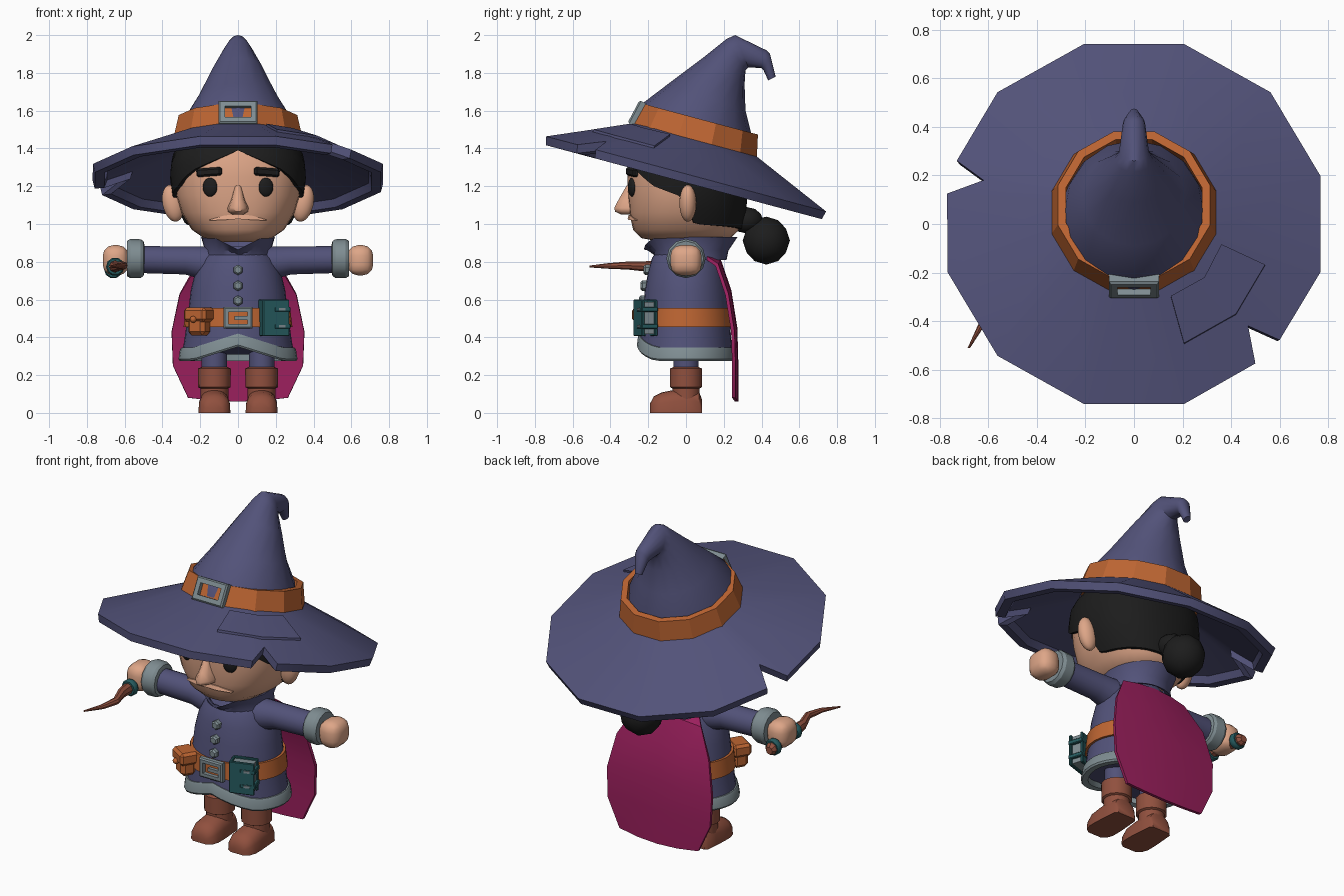
import bpy, bmesh, math
from math import sin, cos, pi, radians
from mathutils import Vector, Matrix

if "Cube" in bpy.data.objects:
    bpy.data.objects.remove(bpy.data.objects["Cube"])

def material(name, r, g, b):
    m = bpy.data.materials.new(name)
    m.diffuse_color = (r, g, b, 1)
    m.use_nodes = True
    m.node_tree.nodes["Principled BSDF"].inputs["Base Color"].default_value = m.diffuse_color
    return m

BLUE = material("dusk blue cloth", .084, .084, .19)
ORANGE = material("orange leather", .51, .13, .032)
SKIN = material("skin", .73, .38, .245)
BLACK = material("black hair", .012, .012, .012)
GREY = material("grey trim", .21, .265, .285)
TEAL = material("teal", .019, .105, .115)
BROWN = material("brown leather", .28, .08, .048)
MAGENTA = material("magenta cape", .33, .014, .11)

def finish(name, bm, mat, xf=None, angle=35):
    if xf:
        bmesh.ops.transform(bm, matrix=xf, verts=bm.verts)
    bmesh.ops.recalc_face_normals(bm, faces=bm.faces)
    me = bpy.data.meshes.new(name)
    bm.to_mesh(me)
    bm.free()
    me.materials.append(mat)
    ob = bpy.data.objects.new(name, me)
    bpy.context.collection.objects.link(ob)
    bpy.ops.object.select_all(action='DESELECT')
    ob.select_set(True)
    bpy.context.view_layer.objects.active = ob
    bpy.ops.object.shade_smooth_by_angle(angle=radians(angle))
    return ob

def loft(name, rings, mat, xf=None, wrap=False, angle=35):
    """Skin closed rings; wrap joins last to first, otherwise ends are capped."""
    bm = bmesh.new()
    vs = [[bm.verts.new(p) for p in r] for r in rings]
    n = len(vs[0])
    for a, b in zip(vs, vs[1:] + (vs[:1] if wrap else [])):
        for i in range(n):
            j = (i + 1) % n
            bm.faces.new((a[i], a[j], b[j], b[i]))
    if not wrap:
        bm.faces.new(vs[0])
        bm.faces.new(vs[-1])
    return finish(name, bm, mat, xf, angle)

def ring(z, rx, ry, n=24, cy=0, off=0, e=2.0):
    f = lambda t: math.copysign(abs(t) ** (2 / e), t)
    return [Vector((rx * f(cos(off + 2 * pi * i / n)), cy + ry * f(sin(off + 2 * pi * i / n)), z)) for i in range(n)]

def xring(x, r, z, n=14):
    return [Vector((x, r * cos(2 * pi * i / n), z + r * sin(2 * pi * i / n))) for i in range(n)]

def place(x, y, z, rz=0, rx=0, ry=0):
    R = lambda a, ax: Matrix.Rotation(radians(a), 4, ax)
    return Matrix.Translation((x, y, z)) @ R(rz, 'Z') @ R(ry, 'Y') @ R(rx, 'X')

def box(name, size, mat, xf, bevel=0, segs=1):
    bm = bmesh.new()
    bmesh.ops.create_cube(bm, size=1)
    bmesh.ops.scale(bm, vec=size, verts=bm.verts)
    if bevel:
        bmesh.ops.bevel(bm, geom=bm.edges[:], offset=bevel, segments=segs, profile=.5, affect='EDGES')
    return finish(name, bm, mat, xf, 50 if segs > 1 else 30)

def ball(name, size, mat, xf, sub=3):
    bm = bmesh.new()
    bmesh.ops.create_icosphere(bm, subdivisions=sub, radius=1)
    bmesh.ops.scale(bm, vec=size, verts=bm.verts)
    return finish(name, bm, mat, xf)

def frame(name, w, h, b, d, mat, xf):
    rect = lambda k, y: [Vector((sx * (w / 2 - k), y, sz * (h / 2 - k))) for sx, sz in ((-1, -1), (1, -1), (1, 1), (-1, 1))]
    return loft(name, [rect(.008, -d), rect(0, -d * .6), rect(0, d), rect(b, d), rect(b, -d)], mat, xf, True, 30)

def lerp(table, t):
    for a, b in zip(table, table[1:]):
        if t <= b[0]:
            k = max(0, (t - a[0]) / (b[0] - a[0]))
            return [p + (q - p) * k for p, q in zip(a[1:], b[1:])]
    return list(table[-1][1:])

# ---- hat: tilted brim with two notches ----
HAT = place(0, 0, 1.265, rx=-15)
pol = lambda a, r=.795: Vector((r * cos(radians(a)), r * sin(radians(a))))
outline = [pol(a) for a in (15, 45, 75, 105, 135)]
outline += [Vector(p) for p in ((-.73, .27), (-.62, .17), (-.77, .13))]
outline += [pol(a) for a in (195, 225, 255, 285)]
outline += [Vector(p) for p in ((.5, -.595), (.47, -.45), (.6, -.495))]
outline += [pol(345)]

def brim_h(p):
    reff = max(p.dot(pol(30 * k, 1)) for k in range(12)) / cos(pi / 12)
    return .19 * (.795 - reff) / .455

def brim_row(f, dz):
    return [Vector((p.x * f, p.y * f, brim_h(p * f) + dz)) for p in outline]

def crown_row(r, h):
    return [Vector((*(p.normalized() * r), h)) for p in outline]

loft("hat_brim", [crown_row(.34, .19), brim_row(1, 0), brim_row(.985, -.05), brim_row(.92, -.07),
                  brim_row(.9, -.035), crown_row(.33, .145)], BLUE, HAT, True)

# patch sewn on the brim, folded over one ridge
patch = [Vector(p) for p in ((.36, -.135), (.54, -.2), (.42, -.41), (.206, -.535), (.152, -.355), (.29, -.275))]
bm = bmesh.new()
top = [bm.verts.new((p.x, p.y, brim_h(p) + .014)) for p in patch]
low = [bm.verts.new((p.x, p.y, brim_h(p) - .01)) for p in patch]
for q in ((0, 1, 2, 5), (5, 2, 3, 4)):
    bm.faces.new([top[i] for i in q])
    bm.faces.new([low[i] for i in q])
for i in range(6):
    j = (i + 1) % 6
    bm.faces.new((top[i], top[j], low[j], low[i]))
finish("hat_patch", bm, BLUE, HAT)

# crown bends back at the tip: front y, z, back y, z, half width
crown = []
for fy, fz, by, bz, rx in ((-.27, 1.56, .34, 1.41, .3), (-.235, 1.635, .345, 1.48, .285), (-.09, 1.745, .315, 1.6, .212),
                           (.09, 1.88, .31, 1.74, .138), (.215, 1.98, .315, 1.815, .08), (.26, 2.0, .33, 1.83, .062),
                           (.425, 1.92, .4, 1.825, .046), (.445, 1.9, .41, 1.815, .042), (.475, 1.78, .435, 1.76, .02)):
    f, b = Vector((0, fy, fz)), Vector((0, by, bz))
    crown.append([(f + b) / 2 + (f - b) / 2 * cos(2 * pi * i / 16) + Vector((rx * sin(2 * pi * i / 16), 0, 0)) for i in range(16)])
loft("hat_crown", crown, BLUE, angle=40)
loft("hat_band", [ring(h, r, r, 12, 0, pi / 12) for r, h in ((.352, .18), (.325, .3), (.29, .3), (.29, .18))],
     ORANGE, HAT, True, 25)
frame("hat_buckle", .205, .135, .034, .022, GREY, HAT @ place(0, -.332, .243, rx=-13))

# ---- head ----
HEAD = ((.905, .11, .13), (.925, .18, .235), (.97, .245, .28), (1.06, .3, .3), (1.15, .328, .307),
        (1.25, .34, .31), (1.36, .33, .3), (1.44, .28, .26), (1.5, .19, .18))
loft("head", [ring(z, rx, ry, 28, e=2.3) for z, rx, ry in HEAD], SKIN, angle=50)

def face_y(x, z):
    rx, ry = lerp(HEAD, z)
    return -ry * (1 - min(1, abs(x) / rx) ** 2.3) ** (1 / 2.3)

# hair shell with a hairline that depends on the angle from the front
LINE = ((0, 1.39), (38, 1.29), (60, 1.2), (88, 1.14), (98, 1.0), (180, .97))
angs = [-180 + 7.5 * i for i in range(48)]
def hair_row(t, k):
    row = []
    for a in angs:
        z0 = lerp(LINE, abs(a))[0]
        z = z0 + (1.5 - z0) * t
        rx, ry = lerp(HEAD, z)
        c, s = -cos(radians(a)), sin(radians(a))
        m = (abs(c) ** 2.3 + abs(s) ** 2.3) ** (-1 / 2.3)
        row.append(Vector((k * rx * s * m, k * ry * c * m, z)))
    return row
loft("hair", [hair_row(0, .95)] + [hair_row(t / 6, 1.06) for t in range(7)], BLACK, angle=50)
ball("hair_bun", (.122, .125, .127), BLACK, place(0, .425, .912), 2)
ball("bun_tie", (.08, .09, .07), BLACK, place(0, .32, 1.02), 2)

loft("nose", [ring(z, w, d, 10, -.285) for z, w, d in ((1.205, .018, .03), (1.13, .038, .075), (1.085, .058, .1),
                                                       (1.065, .054, .095), (1.05, .03, .06))], SKIN, angle=50)
lips = []
for x, z0, z1 in ((-.15, 1.018, 1.023), (-.07, 1.022, 1.046), (0, 1.026, 1.048), (.07, 1.022, 1.046), (.15, 1.018, 1.023)):
    y = face_y(x, 1.03)
    lips.append([Vector((x, y + dy, z)) for dy, z in ((-.016, z0), (-.01, z1), (.02, z1), (.02, z0))])
loft("mouth", lips, SKIN, angle=25)

for s, side in ((-1, "right"), (1, "left")):
    ball(side + "_eye", (.04, .018, .05), BLACK, place(.148 * s, face_y(.148, 1.195), 1.195, rz=18 * s))
    box(side + "_eyebrow", (.14, .035, .045), BLACK, place(.152 * s, face_y(.152, 1.275) + .002, 1.275, rz=18 * s, ry=4 * s), .01)
    ball(side + "_ear", (.055, .045, .1), SKIN, place(.345 * s, .01, 1.11, ry=12 * s))
    # ---- arms ----
    loft(side + "_sleeve", [xring(s * x, r, z) for x, r, z in ((.1, .1, .78), (.2, .088, .795), (.28, .076, .807), (.53, .073, .812))], BLUE, angle=50)
    loft(side + "_cuff", [xring(s * x, r, .817, 12) for x, r in ((.495, .07), (.5, .092), (.515, .102), (.57, .104), (.588, .093), (.588, .06))], GREY, angle=30)
    box(side + "_hand", (.135, .165, .16), SKIN, place(.648 * s, 0, .808), .055, 3)
    # ---- legs and boots ----
    loft(side + "_leg", [[p + Vector((.125 * s, 0, 0)) for p in ring(z, .068, .068, 14)] for z in (.2, .42)], BLUE)
    loft(side + "_boot_shaft", [[p + Vector((.125 * s, 0, 0)) for p in ring(z, r, r, 14)] for z, r in
         ((.04, .074), (.13, .074), (.136, .086), (.235, .087), (.242, .07))], BROWN)
    foot = []
    for y, w, h in ((.085, .06, .07), (.07, .074, .11), (0, .08, .135), (-.07, .085, .12), (-.13, .085, .108), (-.17, .072, .088), (-.19, .045, .05)):
        foot.append([Vector((.125 * s + w * cos(pi * i / 10), y, h * sin(pi * i / 10) ** .6 if 0 < i < 10 else 0)) for i in range(11)])
    loft(side + "_foot", foot, BROWN, angle=45)

# ---- coat: hem rises to a point at the front ----
def hem_ring(z, rx, ry):
    return [p + Vector((0, 0, .075 * max(0, 1 - abs(p.x) / .24) if p.y < 0 else 0)) for p in ring(z, rx, ry, 32)]
loft("coat", [hem_ring(.31, .298, .245), hem_ring(.38, .285, .24)] + [ring(z, rx, ry, 32) for z, rx, ry in
     ((.5, .268, .232), (.65, .25, .218), (.75, .225, .2), (.82, .19, .18), (.88, .13, .14))], BLUE, angle=50)
loft("coat_hem", [hem_ring(z, rx, ry) for z, rx, ry in ((.345, .3, .247), (.335, .307, .253), (.285, .315, .26), (.275, .308, .254),
                                                        (.275, .275, .22), (.345, .275, .22))], GREY, None, True, 35)
def collar_ring(z, rx, ry, dip):
    return [p + Vector((0, 0, -dip * max(0, 1 - abs(p.x) / .12) if p.y < 0 else .1 * dip)) for p in ring(z, rx, ry, 28, .025)]
loft("collar", [collar_ring(.81, .19, .19, 0), collar_ring(.86, .175, .2, 0), collar_ring(.925, .195, .248, .06),
                collar_ring(.92, .175, .228, .06), collar_ring(.82, .15, .17, 0)], BLUE, None, True)
for z, y in ((.757, -.203), (.673, -.219), (.594, -.227)):
    loft("coat_button", [ring(h, r, r, 6, 0, pi / 6) for h, r in ((-.02, .028), (.012, .028), (.022, .018))],
         GREY, place(0, y, z, rx=90), angle=20)

# ---- belt with buckle, pouch and book ----
loft("belt", [ring(z, rx, ry, 28) for z, rx, ry in ((.455, .288, .248), (.555, .276, .24), (.555, .24, .2), (.455, .25, .21))], ORANGE, None, True)
frame("belt_buckle", .155, .115, .026, .016, GREY, place(0, -.252, .503))
box("buckle_prong", (.075, .02, .02), GREY, place(.02, -.258, .503))

P = place(-.2, -.2, .49, rz=-32)
box("pouch_bag", (.105, .09, .12), ORANGE, P @ place(0, -.01, -.02), .02)
box("pouch_flap", (.135, .11, .075), ORANGE, P @ place(0, -.012, .03), .015)
ball("pouch_stud", (.018, .018, .018), ORANGE, P @ place(0, -.07, .005), 2)

B = place(.19, -.215, .503, rz=18)
for y in (-.036, .036):
    box("book_cover", (.145, .016, .192), TEAL, B @ place(0, y, 0), .004)
box("book_spine", (.016, .08, .192), TEAL, B @ place(-.066, 0, 0), .004)
box("book_pages", (.125, .06, .17), GREY, B)
for z in (-.045, .045):
    box("book_clasp", (.09, .09, .026), TEAL, B @ place(.034, 0, z), .004)
    box("clasp_plate", (.035, .012, .014), GREY, B @ place(.03, -.045, z))

# ---- cape: z, y, half width ----
bm = bmesh.new()
rows = []
for z, y, w in ((.86, .11, .15), (.81, .185, .22), (.65, .24, .31), (.45, .272, .352), (.27, .277, .345), (.06, .277, .265)):
    rows.append([bm.verts.new((w * u, y - .015 * u * u, z + (.02 * u * u if z < .1 else -.02 * u * u))) for u in (-1, -.5, 0, .5, 1)])
for a, b in zip(rows, rows[1:]):
    for i in range(4):
        bm.faces.new((a[i], a[i + 1], b[i + 1], b[i]))
bmesh.ops.recalc_face_normals(bm, faces=bm.faces)
bmesh.ops.solidify(bm, geom=bm.faces[:], thickness=.018)
finish("cape", bm, MAGENTA)

# ---- crooked wand held in the right hand ----
WAND = ((-.665, .15, .755, .022), (-.663, .13, .757, .036), (-.655, 0, .77, .03), (-.65, -.14, .775, .032),
        (-.645, -.2, .775, .028), (-.605, -.31, .78, .021), (-.625, -.41, .778, .015), (-.68, -.51, .775, .005))
loft("wand", [[Vector((x + r * cos(pi * i / 4), y, z + r * sin(pi * i / 4))) for i in range(8)] for x, y, z, r in WAND], BROWN, angle=30)
for x, y, z in ((-.65, -.11, .774), (-.66, .1, .76)):
    loft("wand_ring", [ring(h, r, r, 10) for h, r in ((-.02, .042), (-.01, .049), (.01, .049), (.02, .042))],
         TEAL, place(x, y, z, rx=90))
